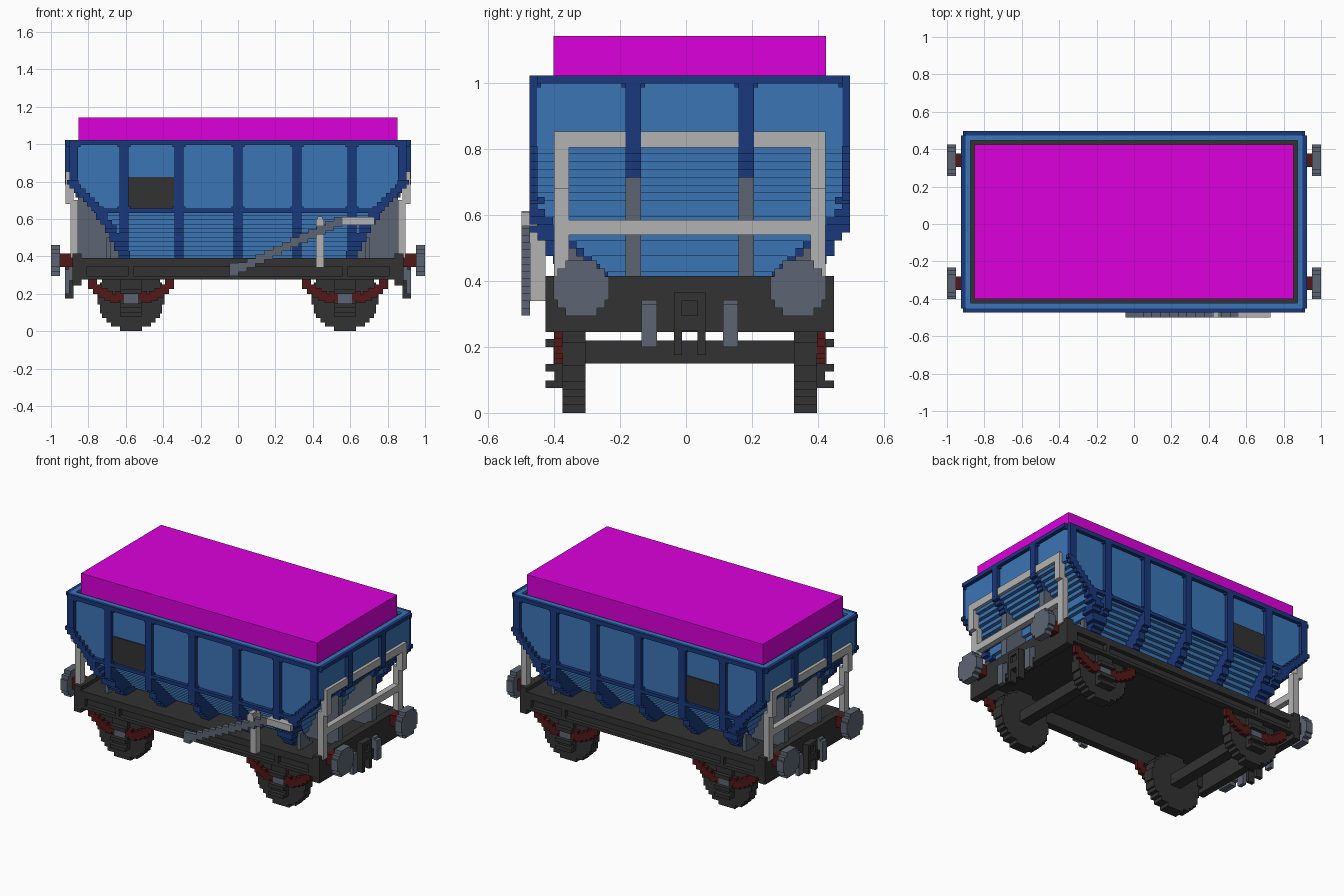
import bpy, bmesh, math
from mathutils import Matrix

old = bpy.data.objects.get("Cube")
if old:
    bpy.data.objects.remove(old, do_unlink=True)

V = 0.0238    # block size
YC = 0.0115   # wagon centre line in y


def material(name, rgb):
    m = bpy.data.materials.new(name)
    m.use_nodes = True
    m.diffuse_color = (*rgb, 1)
    m.node_tree.nodes["Principled BSDF"].inputs["Base Color"].default_value = (*rgb, 1)
    return m


MAGENTA = material("magenta", (0.71, 0.0, 0.71))
BLUE = material("mid blue", (0.044, 0.178, 0.47))
NAVY = material("dark blue", (0.010, 0.040, 0.20))
CHARCOAL = material("charcoal", (0.032, 0.032, 0.032))
GREY = material("light grey", (0.45, 0.45, 0.45))
SLATE = material("slate", (0.108, 0.130, 0.172))
RUST = material("red brown", (0.088, 0.009, 0.009))


def build(name, mat, boxes, mirror=""):
    """One object from boxes (x0, x1, y0, y1, z0, z1), mirrored in x and/or y."""
    bm = bmesh.new()
    for sx in ((1, -1) if "x" in mirror else (1,)):
        for sy in ((1, -1) if "y" in mirror else (1,)):
            for x0, x1, y0, y1, z0, z1 in boxes:
                c = Matrix.Translation((sx * (x0 + x1) / 2, sy * (y0 + y1) / 2 + YC, (z0 + z1) / 2))
                bmesh.ops.create_cube(bm, size=1, matrix=c @ Matrix.Diagonal((x1 - x0, y1 - y0, z1 - z0, 1)))
    me = bpy.data.meshes.new(name)
    bm.to_mesh(me)
    bm.free()
    me.materials.append(mat)
    ob = bpy.data.objects.new(name, me)
    bpy.context.scene.collection.objects.link(ob)
    return ob


def ramp(z, pts):
    """Piecewise linear value at height z from (z, value) pairs, low to high."""
    for (za, a), (zb, b) in zip(pts, pts[1:]):
        if z <= zb:
            t = max(0, (z - za) / (zb - za))
            return a + (b - a) * t
    return pts[-1][1]


def snap(v, top):
    return top - round((top - v) / V) * V


def end_x(z):    # outer edge of the sloping ends
    return snap(ramp(z, [(.39, .63), (.58, .73), (.67, .80), (.81, .925)]), .925)


def side_y(z):   # hopper side sheets
    return snap(ramp(z, [(.39, .215), (.63, .463)]), .463)


def rib_y(z):    # outer edge of the side ribs
    return snap(ramp(z, [(.39, .34), (.54, .475), (.545, .486)]), .486)


def disc_rows(r):
    """Rows (half width, z0, z1) of a blocky disc."""
    n = round(2 * r / V)
    h = 2 * r / n
    rows = []
    for k in range(n):
        zc = -r + (k + .5) * h
        w = round(2 * math.sqrt(r * r - zc * zc) / h) * h / 2
        rows.append((min(w, r), -r + k * h, -r + (k + 1) * h))
    return rows


layers = [(i * V, (i + 1) * V, (i + .5) * V) for i in range(16, 43)]
TOP = 43 * V
RIM = 42 * V

# Hopper sheets in stepped layers, with a raised rim on top
build("hopper_body", BLUE, [(-end_x(z) + V, end_x(z) - V, -side_y(z), side_y(z), a, b)
                            for a, b, z in layers[:-1]])
build("hopper_rim", BLUE, [(-.901, .901, .435, .463, RIM, TOP)], "y")
build("hopper_rim_end", BLUE, [(.873, .901, -.435, .435, RIM, TOP)], "x")
build("hopper_lining", CHARCOAL, [(-.873, .873, -.435, .435, RIM, RIM + .008)])
build("load", MAGENTA, [(-.852, .852, -.413, .413, RIM, 1.143)])

# Dark side frame: top bar, middle bar, corner posts and sloping edges
build("side_top_bar", NAVY, [(-.901, .901, .463, .486, RIM - .004, TOP),
                             (-.77, .77, .44, .486, .633, .655)], "y")
build("end_top_bar", NAVY, [(.901, .925, -.463, .463, RIM, TOP)], "x")
edge = [(.855, .901, .463, .486, .81, TOP)]
for a, b, z in layers:
    if z < .81:
        x = min(end_x(z), .915)
        edge.append((x - .062, x, min(side_y(z), rib_y(z) - V), rib_y(z), a, b))
build("hopper_edge", NAVY, edge, "xy")

# Vertical side ribs
for n, x in enumerate((-.609, -.316, 0, .316, .609)):
    rib = [(x - .0235, x + .0235, side_y(z), rib_y(z), a, b) for a, b, z in layers]
    build("side_rib_%d" % (n + 1), NAVY, rib, "y")

# Small rounded-off blocks in the panel corners
corner = []
for xa, xb in ((.0235, .2925), (.3395, .5855), (.6325, .855)):
    corner += [(x, x + .012, .463, .480, RIM - .016, RIM) for x in (xa, xb - .012)]
    corner += [(x, x + .012, .463, .480, .655, .667) for x in (xa, xb - .012) if x < .7]
corner += [(.901, .919, y, y + .012, RIM - .012, RIM) for y in (.136, .195, .451)]
build("panel_corner", NAVY, corner, "xy")

# Dark plate on each side
build("side_plate", CHARCOAL, [(-.587, -.342, .462, .470, .655, .825)], "y")

# End ribs and the supports below them
rib = [(.901, .925, .148, .195, .81, TOP)]
rib += [(end_x(z) - .06, max(end_x(z), .87), .148, .195, a, b) for a, b, z in layers if .71 < z < .82]
build("end_rib", NAVY, rib, "xy")
build("end_support", SLATE, [(.58, .855, .148, .195, .39, .715)], "xy")
build("corner_support", SLATE, [(.68, .704, side_y(z) + V, .375, a, b)
                                for a, b, z in layers if z < .51], "xy")

# End handrails
build("handrail_post", GREY, [(.88, .922, .366, .412, .68, .853),
                              (.855, .896, .366, .412, .39, .70)], "xy")
build("handrail_bar", GREY, [(.88, .922, -.412, .412, .805, .853),
                             (.857, .894, -.412, .412, .54, .585)], "x")

# Underframe: thin floor between channel-shaped side beams
build("chassis_floor", CHARCOAL, [(-.86, .86, -.41, .41, .356, .39)])
build("solebar", CHARCOAL, [(-.86, .86, .388, .41, .275, .39),
                            (-.86, .86, .40, .437, .345, .39),
                            (-.86, .86, .40, .437, .275, .296)], "y")
build("solebar_stiffener", CHARCOAL, [(.56, .585, .40, .437, .29, .35),
                                      (.806, .86, .40, .437, .29, .35)], "xy")
build("headstock", CHARCOAL, [(.836, .885, -.437, .437, .245, .415)], "x")

# Coupling hook and hoses
build("coupling", CHARCOAL, [(.88, .91, -.048, .048, .245, .365),
                             (.91, .925, -.024, .024, .34, .365),
                             (.91, .925, -.024, .024, .25, .295)], "x")
build("coupling_link", CHARCOAL, [(.88, .925, .024, .048, .175, .365)], "xy")
build("brake_hose", SLATE, [(.88, .905, .10, .146, .27, .342),
                            (.90, .925, .10, .146, .20, .33)], "xy")

# Buffers
build("buffer_shaft", RUST, [(.88, .955, .293, .365, .343, .415)], "xy")
build("buffer_head", SLATE, [(.952, 1.0, .329 - w, .329 + w, .378 + a, .378 + b)
                             for w, a, b in disc_rows(.084)], "xy")

# Wheels and axles
WX, WZ = .572, .178
build("wheel", CHARCOAL, [(WX - w, WX + w, .3165, .3865, WZ + a, WZ + b)
                          for w, a, b in disc_rows(WZ)], "xy")
build("axle", CHARCOAL, [(WX - .036, WX + .036, -.32, .32, .15, .22)], "x")

# Axle boxes with their bars, caps and leaf springs
build("axle_box", CHARCOAL, [(WX - .055, WX + .055, .38, .41, .075, .28)]
      + [(WX - .055, WX + .055, .40, .437, z, z + .024) for z in (.075, .125, .20)], "xy")
build("axle_cap", SLATE, [(WX - .038, WX + .038, .40, .414, .149, .20),
                          (WX - .024, WX + .024, .40, .414, .14, .21)], "xy")
spring = []
for s in (-1, 1):
    for c, z in ((.205, .225), (.18, .20), (.15, .18), (.12, .165), (.085, .15), (.06, .165)):
        spring.append((WX + s * c - .024, WX + s * c + .024, .3865, .412, z, z + .05))
build("leaf_spring", RUST, spring, "xy")

# Brake lever on the front side
steps = 13
run = .605 / steps
lever = [(-.045 + k * run, -.045 + (k + 1) * run, -.5105, -.484, z, z + (.07 if k == 0 else .05))
         for k, z in ((k, .295 + k * .265 / (steps - 1)) for k in range(steps))]
build("brake_lever", SLATE, lever)
build("brake_handle", GREY, [(.56, .73, -.5105, -.462, .567, .61)])
build("lever_guide", GREY, [(.416, .46, -.484, -.437, .34, .60),
                            (.416, .46, -.5105, -.46, .56, .60),
                            (.424, .452, -.5105, -.46, .60, .612)])
